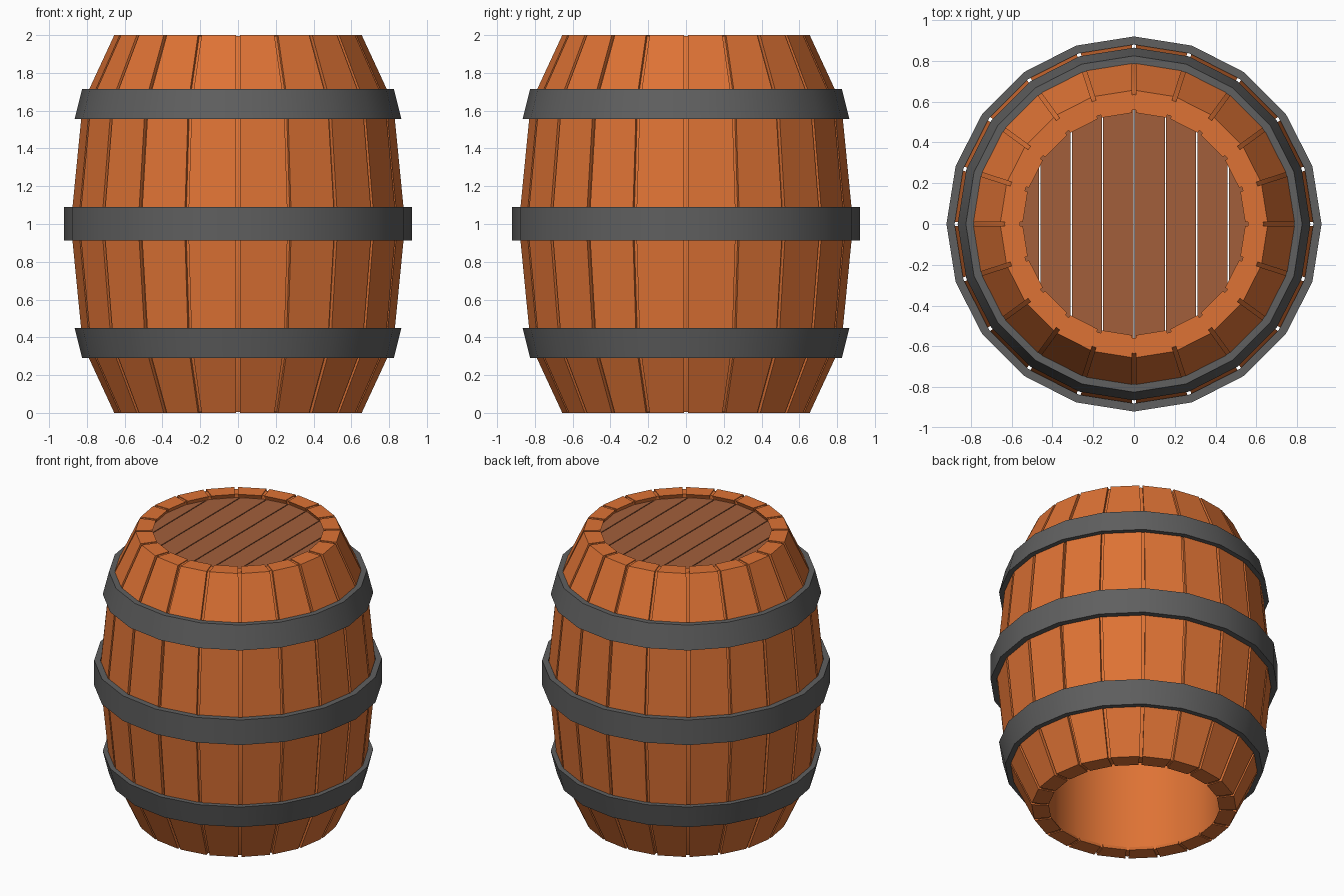
import bpy, bmesh
from math import sin, cos, radians, sqrt

if "Cube" in bpy.data.objects:
    bpy.data.objects.remove(bpy.data.objects["Cube"])

N = 20
STEP = radians(360 / N)
GAP = 0.01          # half the joint between staves


def material(name, color):
    m = bpy.data.materials.new(name)
    m.diffuse_color = (*color, 1)
    m.use_nodes = True
    m.node_tree.nodes["Principled BSDF"].inputs["Base Color"].default_value = m.diffuse_color
    return m


wood = material("orange_wood", (0.73, 0.17, 0.035))
lid_wood = material("lid_wood", (0.36, 0.113, 0.043))
iron = material("dark_iron", (0.115, 0.115, 0.115))


def finish(name, bm, mat, smooth=False):
    bmesh.ops.recalc_face_normals(bm, faces=bm.faces)
    mesh = bpy.data.meshes.new(name)
    bm.to_mesh(mesh)
    bm.free()
    ob = bpy.data.objects.new(name, mesh)
    bpy.context.collection.objects.link(ob)
    mesh.materials.append(mat)
    if smooth:
        bpy.ops.object.select_all(action='DESELECT')
        ob.select_set(True)
        bpy.context.view_layer.objects.active = ob
        bpy.ops.object.shade_smooth_by_angle(angle=radians(30))
    return ob


def bridge(bm, loops, closed):
    """Quads between neighbouring loops of vertices."""
    n = len(loops[0])
    for i in range(len(loops) if closed else len(loops) - 1):
        a, b = loops[i], loops[(i + 1) % len(loops)]
        for j in range(n):
            k = (j + 1) % n
            bm.faces.new((a[j], a[k], b[k], b[j]))


def ring(name, section, mat):
    """Turn a closed (radius, z) section around the axis."""
    bm = bmesh.new()
    loops = [[bm.verts.new((r * cos(i * STEP), r * sin(i * STEP), z))
              for r, z in section] for i in range(N)]
    bridge(bm, loops, True)
    return finish(name, bm, mat, True)


# Staves: outer radius, inner radius, height
stave_profile = [(0.655, 0.545, 0), (0.822, 0.715, 0.36), (0.885, 0.785, 1),
                 (0.822, 0.715, 1.64), (0.655, 0.545, 2)]
bm = bmesh.new()
for s in range(N):
    a, b = s * STEP, (s + 1) * STEP

    def corner(r, ang, off, z):
        return bm.verts.new((r * cos(ang) - off * sin(ang),
                             r * sin(ang) + off * cos(ang), z))
    loops = [[corner(ro, a, GAP, z), corner(ro, b, -GAP, z),
              corner(ri, b, -GAP, z), corner(ri, a, GAP, z)]
             for ro, ri, z in stave_profile]
    bridge(bm, loops, False)
    bm.faces.new(loops[0])
    bm.faces.new(loops[-1])
finish("staves", bm, wood)

# Liner that closes the joints and forms the inside wall
ring("inner_liner", [(0.56, 0.005), (0.635, 0.005), (0.80, 0.36), (0.863, 1),
                     (0.80, 1.64), (0.635, 1.995), (0.56, 1.995)], wood)

# Lid planks, cut to a circle
bm = bmesh.new()
R, PITCH, SLIT = 0.565, 0.154, 0.003
for i in range(-4, 4):
    x0 = max(i * PITCH + SLIT, -R + 0.002)
    x1 = min((i + 1) * PITCH - SLIT, R - 0.002)
    xs = [x0 + (x1 - x0) * t / 6 for t in range(7)]
    outline = [(x, sqrt(R * R - x * x)) for x in xs]
    outline += [(x, -y) for x, y in reversed(outline)]
    loops = [[bm.verts.new((x, y, z)) for x, y in outline] for z in (1.92, 1.97)]
    bridge(bm, loops, False)
    bm.faces.new(loops[0])
    bm.faces.new(loops[1])
finish("lid_planks", bm, lid_wood)

# Hoops: straight in the middle, tapered and mirrored above and below
ring("middle_hoop", [(0.88, 0.913), (0.92, 0.913), (0.92, 1.09), (0.88, 1.09)], iron)
taper = [(0.825, 1.555), (0.865, 1.555), (0.825, 1.715), (0.785, 1.715)]
ring("upper_hoop", taper, iron)
ring("lower_hoop", [(r, 2.005 - z) for r, z in taper], iron)
